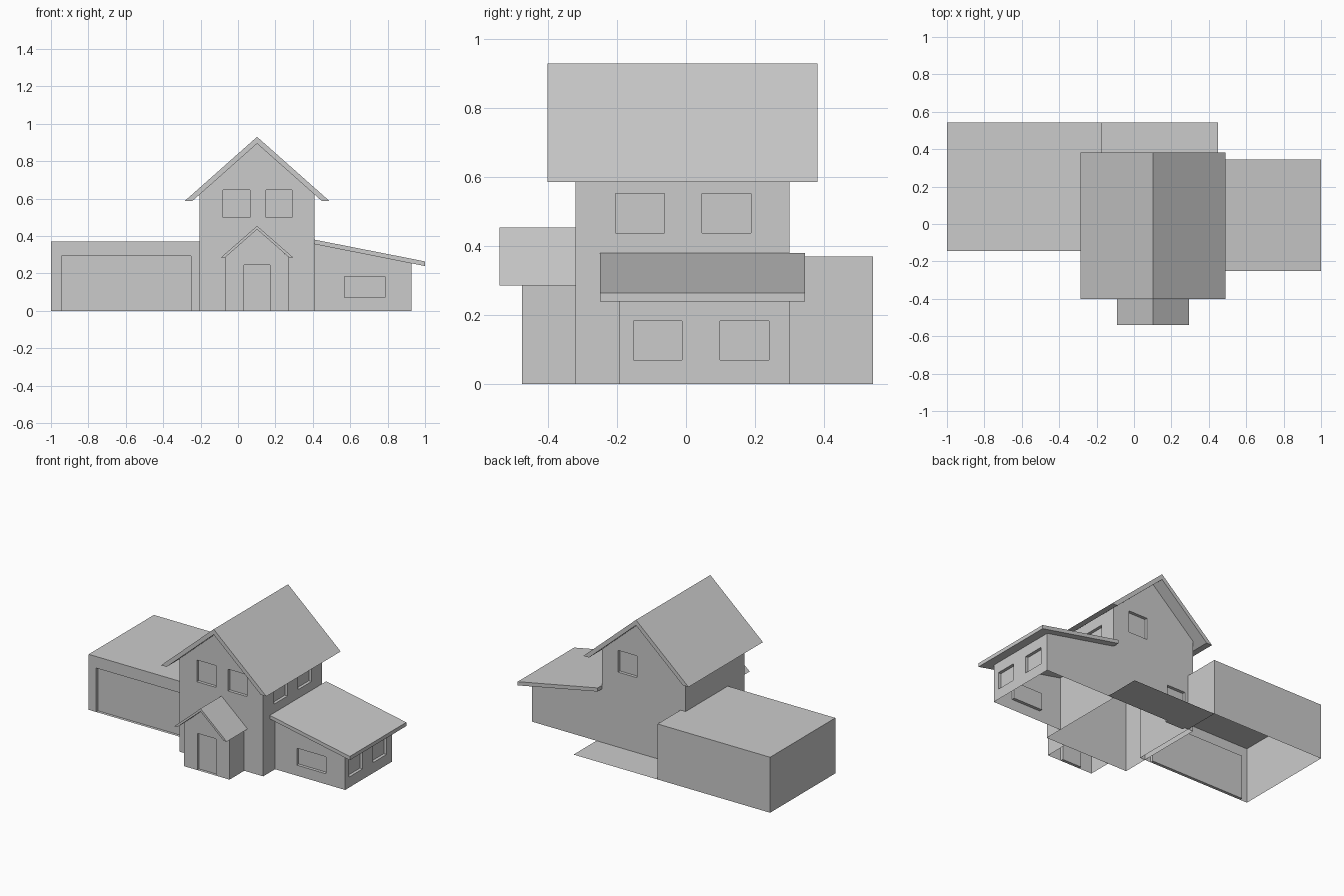
import bpy, bmesh
from mathutils import Vector

cube = bpy.data.objects.get("Cube")
if cube:
    bpy.data.objects.remove(cube, do_unlink=True)

grey = bpy.data.materials.new("plain_grey")
grey.use_nodes = True
grey.diffuse_color = (0.6, 0.6, 0.6, 1)
grey.node_tree.nodes["Principled BSDF"].inputs["Base Color"].default_value = grey.diffuse_color

DEPTH = 0.02  # recess of windows and doors


def recess(bm, axis, wall, side, span, heights):
    """Cut a rectangle into one wall and push it inwards."""
    normal = Vector((0, 0, 0))
    normal[axis] = side
    other = 1 - axis

    def wall_faces():
        return [f for f in bm.faces if f.normal.dot(normal) > 0.99
                and abs(f.calc_center_median()[axis] - wall) < 0.001]

    for ax, values in ((other, span), (2, heights)):
        for value in values:
            if value <= 0 and ax == 2:
                continue
            point, direction = Vector((0, 0, 0)), Vector((0, 0, 0))
            point[ax], direction[ax] = value, 1
            faces = wall_faces()
            edges = {e for f in faces for e in f.edges}
            verts = {v for f in faces for v in f.verts}
            bmesh.ops.bisect_plane(bm, geom=faces + list(edges) + list(verts), dist=1e-5,
                                   plane_co=point, plane_no=direction)
            bm.normal_update()
    panel = [f for f in wall_faces()
             if span[0] < f.calc_center_median()[other] < span[1]
             and heights[0] < f.calc_center_median().z < heights[1]]
    pushed = bmesh.ops.extrude_discrete_faces(bm, faces=panel)["faces"]
    bmesh.ops.translate(bm, verts=list({v for f in pushed for v in f.verts}), vec=-normal * DEPTH)
    bm.normal_update()


def prism(name, profile, y0, y1, drop=None, openings=()):
    """Extrude an x-z profile along y, drop unwanted faces, cut openings."""
    bm = bmesh.new()
    face = bm.faces.new([bm.verts.new((x, y0, z)) for x, z in profile])
    new = bmesh.ops.extrude_face_region(bm, geom=[face], use_keep_orig=True)["geom"]
    bmesh.ops.translate(bm, verts=[g for g in new if isinstance(g, bmesh.types.BMVert)],
                        vec=(0, y1 - y0, 0))
    bmesh.ops.recalc_face_normals(bm, faces=bm.faces[:])
    bm.normal_update()
    if drop:
        bmesh.ops.delete(bm, geom=[f for f in bm.faces if drop(f)], context="FACES")
    for opening in openings:
        recess(bm, *opening)
    mesh = bpy.data.meshes.new(name)
    bm.to_mesh(mesh)
    bm.free()
    mesh.materials.append(grey)
    obj = bpy.data.objects.new(name, mesh)
    bpy.context.collection.objects.link(obj)
    return obj


def gable_roof(name, apex, half, eave, thick, lip, y0, y1):
    """Chevron roof around the ridge line, with level eave tips."""
    c = 0.102
    prism(name, [(c - half, eave), (c, apex), (c + half, eave), (c + half - lip, eave),
                 (c, apex - thick), (c - half + lip, eave)], y0, y1)


X, Y = 0, 1
FRONT, BACK, LEFT = -1, 1, 1
upstairs, downstairs = (0.5, 0.645), (0.07, 0.183)
right_window, left_window = (-0.08, 0.063), (0.15, 0.29)

# Main house: walls only, open below and closed above by the roof
prism("house_walls",
      [(-0.207, 0), (0.41, 0), (0.41, 0.622), (0.102, 0.897), (-0.207, 0.622)], -0.32, 0.3,
      drop=lambda f: abs(f.normal.z) > 0.1,
      openings=[(Y, -0.32, FRONT, right_window, upstairs),
                (Y, -0.32, FRONT, left_window, upstairs),
                (Y, 0.3, BACK, left_window, upstairs),
                (Y, 0.3, BACK, (-0.145, -0.01), (0, 0.245)),
                (X, 0.41, LEFT, (-0.205, -0.063), (0.438, 0.552)),
                (X, 0.41, LEFT, (0.047, 0.189), (0.438, 0.552))])
gable_roof("house_roof", 0.93, 0.388, 0.586, 0.036, 0.041, -0.402, 0.382)

# Side wing with lean-to roof
prism("wing_walls", [(0.41, 0), (0.927, 0), (0.927, 0.257), (0.41, 0.358)], -0.195, 0.3,
      drop=lambda f: abs(f.normal.z) > 0.1 or f.normal.x < -0.9,
      openings=[(Y, -0.195, FRONT, (0.57, 0.787), downstairs),
                (X, 0.927, LEFT, (-0.153, -0.011), downstairs),
                (X, 0.927, LEFT, (0.099, 0.241), downstairs)])
prism("wing_roof", [(0.41, 0.38), (1, 0.264), (1, 0.239), (0.41, 0.356)], -0.25, 0.345)

# Entrance porch
prism("porch_walls",
      [(-0.067, 0), (0.27, 0), (0.27, 0.287), (0.102, 0.437), (-0.067, 0.287)], -0.475, -0.32,
      drop=lambda f: abs(f.normal.z) > 0.1 or f.normal.y > 0.9,
      openings=[(Y, -0.475, FRONT, (0.032, 0.172), (0, 0.245))])
gable_roof("porch_roof", 0.454, 0.193, 0.285, 0.019, 0.022, -0.541, -0.32)

# Flat-roofed garage, open below
prism("garage", [(-1, 0), (-0.17, 0), (-0.17, 0.37), (-1, 0.37)], -0.145, 0.542,
      drop=lambda f: f.normal.z < -0.5,
      openings=[(Y, -0.145, FRONT, (-0.945, -0.25), (0, 0.293))])

# Patio slab flush with the ground, behind the house
bpy.ops.mesh.primitive_plane_add(size=1, location=(0.14, 0.421, 0))
patio = bpy.context.object
patio.name = "patio"
patio.scale = (0.62, 0.242, 1)
patio.data.materials.append(grey)
